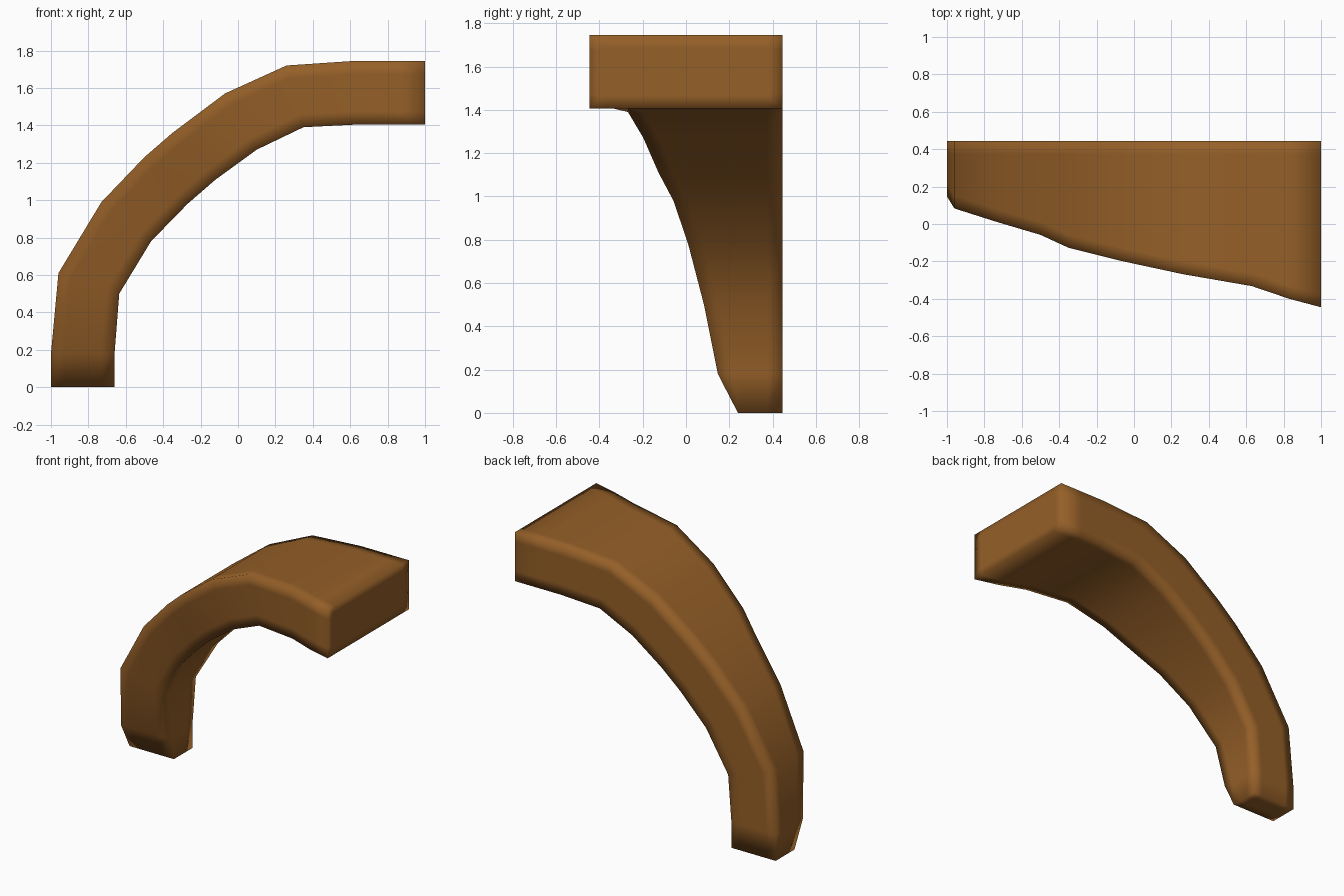
import bpy, bmesh
from mathutils import Vector

if "Cube" in bpy.data.objects:
    bpy.data.objects.remove(bpy.data.objects["Cube"])

BACK = 0.445
# stations along the arch: outer x, outer z, inner x, inner z, front y
STATIONS = [
    (-1.00, 0.00, -0.66, 0.00, 0.24),
    (-1.00, 0.18, -0.66, 0.18, 0.147),
    (-0.96, 0.61, -0.635, 0.50, 0.083),
    (-0.73, 0.99, -0.465, 0.78, 0.01),
    (-0.50, 1.23, -0.27, 0.98, -0.058),
    (-0.35, 1.36, -0.12, 1.11, -0.127),
    (-0.07, 1.57, 0.10, 1.27, -0.197),
    (0.26, 1.72, 0.35, 1.39, -0.268),
    (0.63, 1.745, 0.65, 1.405, -0.332),
    (0.83, 1.745, 0.83, 1.405, -0.40),
    (1.00, 1.745, 1.00, 1.405, -0.445),
]


def section(ox, oz, ix, iz, front, edge=0.07):
    """Four-cornered section with support points beside each corner."""
    c = [Vector((ox, front, oz)), Vector((ix, front, iz)),
         Vector((ix, BACK, iz)), Vector((ox, BACK, oz))]
    pts = []
    for k in range(4):
        a, b = c[k], c[(k + 1) % 4]
        d = (b - a).normalized() * edge
        pts += [a, a + d, b - d]
    return pts


# curved, widening arm
bm = bmesh.new()
rings = [[bm.verts.new(p) for p in section(*s)] for s in STATIONS]
for r, s in zip(rings, rings[1:]):
    for k in range(12):
        n = (k + 1) % 12
        bm.faces.new((r[k], r[n], s[n], s[k]))
caps = [bm.faces.new(rings[0]), bm.faces.new(rings[-1])]
bmesh.ops.recalc_face_normals(bm, faces=bm.faces)

# support loops on the two end faces
bmesh.ops.inset_individual(bm, faces=caps, thickness=0.06, use_even_offset=True)
for f in bm.faces:
    f.smooth = True

mesh = bpy.data.meshes.new("curved_arm")
bm.to_mesh(mesh)
bm.free()

wood = bpy.data.materials.new("brown wood")
wood.diffuse_color = (0.30, 0.115, 0.021, 1)
wood.use_nodes = True
wood.node_tree.nodes["Principled BSDF"].inputs["Base Color"].default_value = wood.diffuse_color
mesh.materials.append(wood)
arm = bpy.data.objects.new("curved_arm", mesh)
bpy.context.collection.objects.link(arm)
